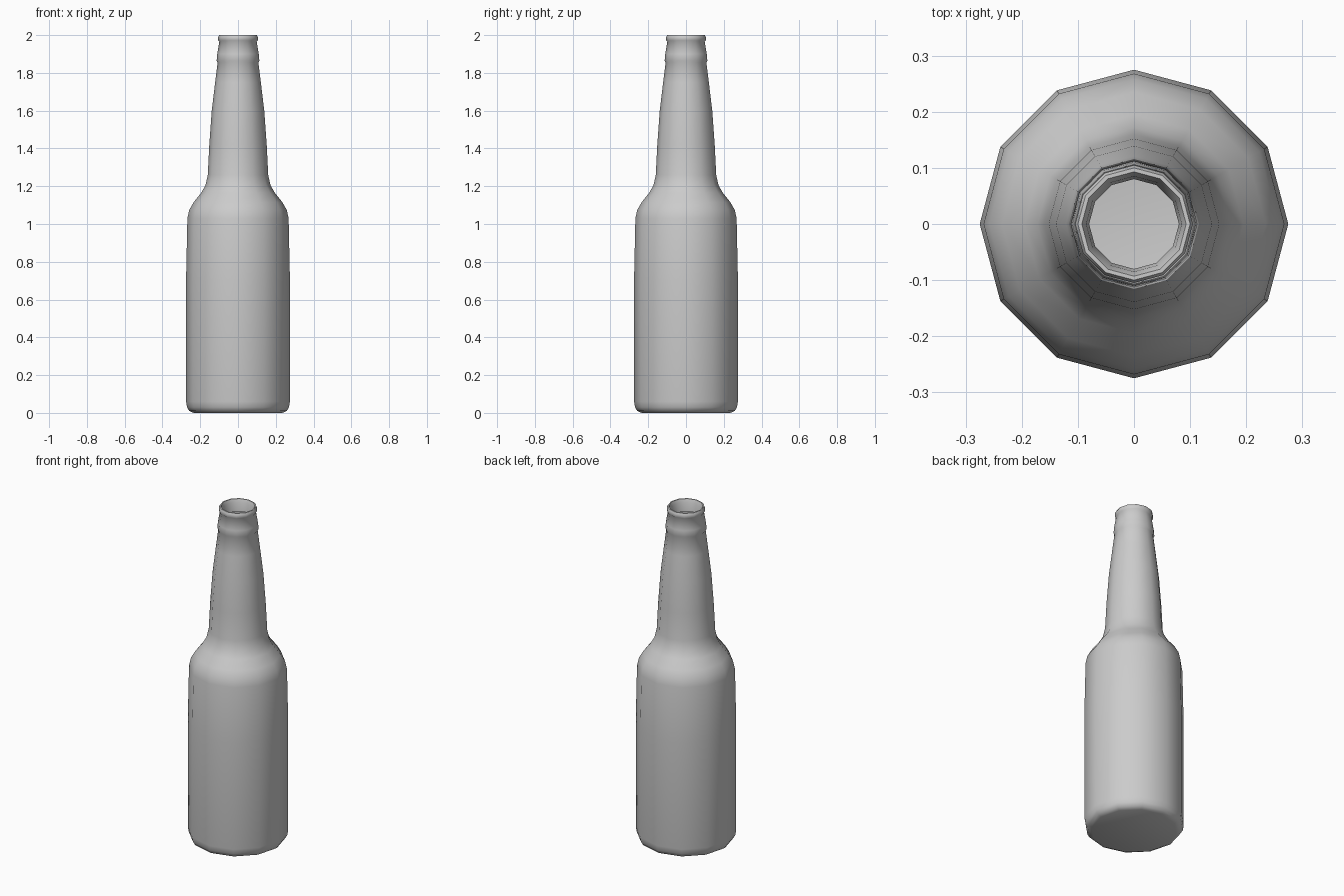
import bpy, bmesh, math

if "Cube" in bpy.data.objects:
    bpy.data.objects.remove(bpy.data.objects["Cube"])

SIDES = 12

# (radius, height) from base centre edge up the outside, over the lip and into the mouth
profile = [
    (0.235, 0.0), (0.258, 0.01), (0.27, 0.03), (0.275, 0.06),   # rounded base
    (0.275, 0.70), (0.268, 1.03),                               # body
    (0.258, 1.075), (0.235, 1.115), (0.195, 1.165),             # shoulder
    (0.172, 1.205), (0.16, 1.26),
    (0.152, 1.42), (0.139, 1.60), (0.121, 1.75), (0.108, 1.855),  # neck
    (0.113, 1.865), (0.11, 1.90), (0.099, 1.965),               # collar
    (0.105, 1.972), (0.105, 1.99), (0.1, 2.0),                  # lip ring
    (0.093, 2.0), (0.085, 1.98), (0.08, 1.93),                  # mouth funnel
]

# Bottle: profile revolved in 12 steps, closed base, open mouth
bm = bmesh.new()
rings = []
for r, z in profile:
    rings.append([bm.verts.new((r * math.cos(2 * math.pi * i / SIDES),
                                r * math.sin(2 * math.pi * i / SIDES), z))
                  for i in range(SIDES)])
for a, b in zip(rings, rings[1:]):
    for i in range(SIDES):
        j = (i + 1) % SIDES
        bm.faces.new((a[i], a[j], b[j], b[i]))
bm.faces.new(list(reversed(rings[0])))

mesh = bpy.data.meshes.new("bottle")
bm.to_mesh(mesh)
bm.free()
bottle = bpy.data.objects.new("bottle", mesh)
bpy.context.collection.objects.link(bottle)

bpy.context.view_layer.objects.active = bottle
bottle.select_set(True)
bpy.ops.object.shade_smooth_by_angle(angle=math.radians(60))
